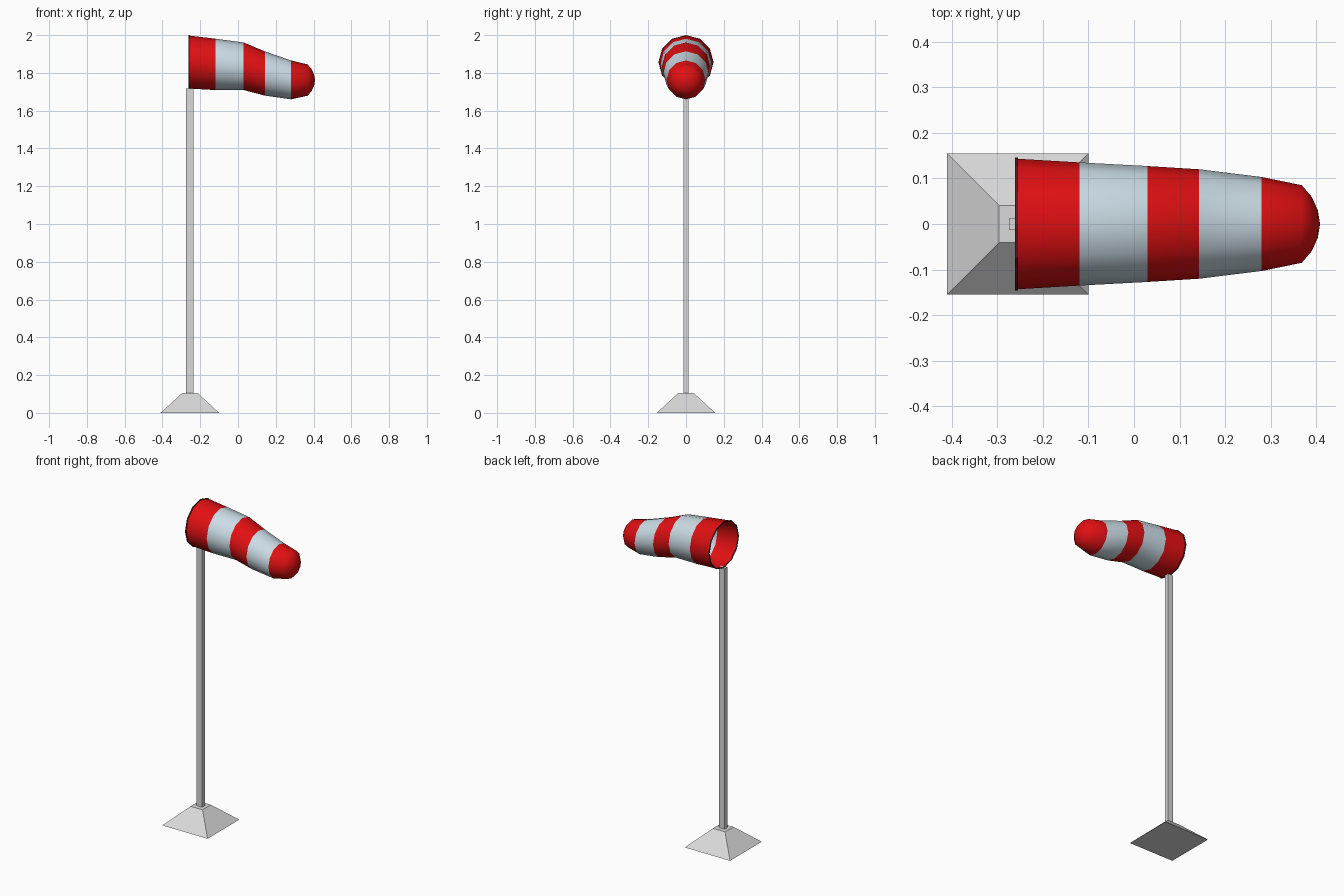
import bpy, bmesh, math

if "Cube" in bpy.data.objects:
    bpy.data.objects.remove(bpy.data.objects["Cube"])

SIDES = 12
POLE_X = -0.255


def material(name, rgb):
    m = bpy.data.materials.new(name)
    m.diffuse_color = (*rgb, 1)
    m.use_nodes = True
    m.node_tree.nodes["Principled BSDF"].inputs["Base Color"].default_value = m.diffuse_color
    return m


RED = material("red fabric", (0.75, 0.005, 0.006))
PALE = material("pale blue white fabric", (0.60, 0.72, 0.79))
GREY = material("light grey metal", (0.70, 0.70, 0.70))
DARK = material("dark rim", (0.10, 0.012, 0.012))


def finish(bm, name, mats):
    me = bpy.data.meshes.new(name)
    bm.to_mesh(me)
    bm.free()
    ob = bpy.data.objects.new(name, me)
    bpy.context.collection.objects.link(ob)
    for m in mats:
        me.materials.append(m)
    return ob


def ring(bm, x_top, x_bot, zc, r, ry=None):
    """Upright ring around the x axis, optionally leaning in x."""
    ry = ry or r
    out = []
    for i in range(SIDES):
        a = 2 * math.pi * i / SIDES
        x = (x_top + x_bot) / 2 + (x_top - x_bot) / 2 * math.cos(a)
        out.append(bm.verts.new((x, ry * math.sin(a), zc + r * math.cos(a))))
    return out


def bridge(bm, a, b, mat=0):
    for i in range(SIDES):
        j = (i + 1) % SIDES
        f = bm.faces.new((a[i], a[j], b[j], b[i]))
        f.material_index = mat
        f.smooth = True


def frustum(name, hx0, hy0, z0, hx1, hy1, z1):
    bm = bmesh.new()
    corners = ((-1, -1), (1, -1), (1, 1), (-1, 1))
    lo = [bm.verts.new((POLE_X + sx * hx0, sy * hy0, z0)) for sx, sy in corners]
    hi = [bm.verts.new((POLE_X + sx * hx1, sy * hy1, z1)) for sx, sy in corners]
    bm.faces.new(lo[::-1])
    bm.faces.new(hi)
    for i in range(4):
        j = (i + 1) % 4
        bm.faces.new((lo[i], lo[j], hi[j], hi[i]))
    return finish(bm, name, [GREY])


# Weighted foot and mast
frustum("base", 0.155, 0.155, 0, 0.041, 0.041, 0.105)
frustum("pole", 0.019, 0.013, 0.10, 0.019, 0.013, 1.718)

# Wind sock: x, centre height, vertical radius, sideways radius, stripe index
profile = [
    (-0.256, 1.857, 0.140, 0.143, 0),
    (-0.120, 1.845, 0.136, 0.135, 1),
    (0.030, 1.835, 0.126, 0.127, 0),
    (0.142, 1.797, 0.117, 0.120, 1),
    (0.280, 1.763, 0.103, 0.103, 0),
    (0.368, 1.762, 0.083, 0.085, 0),
    (0.390, 1.762, 0.058, 0.059, 0),
    (0.403, 1.762, 0.029, 0.030, 0),
]
bm = bmesh.new()
rings = [ring(bm, x, x, z, r, ry) for x, z, r, ry, _ in profile]
for a, b, p in zip(rings, rings[1:], profile):
    bridge(bm, a, b, p[4])
# Rounded closed tip
tip = bm.verts.new((0.408, 0, 1.762))
for i in range(SIDES):
    f = bm.faces.new((rings[-1][i], rings[-1][(i + 1) % SIDES], tip))
    f.smooth = True
bmesh.ops.recalc_face_normals(bm, faces=bm.faces)
finish(bm, "wind_sock", [RED, PALE])

# Hoop around the mouth
bm = bmesh.new()
section = [(-0.261, 0.143), (-0.254, 0.143), (-0.254, 0.138), (-0.261, 0.138)]
hoop = [ring(bm, x, x, 1.857, r, r + 0.003) for x, r in section]
for k in range(4):
    bridge(bm, hoop[k], hoop[(k + 1) % 4])
for f in bm.faces:
    f.smooth = False
bmesh.ops.recalc_face_normals(bm, faces=bm.faces)
finish(bm, "mouth_hoop", [DARK])
